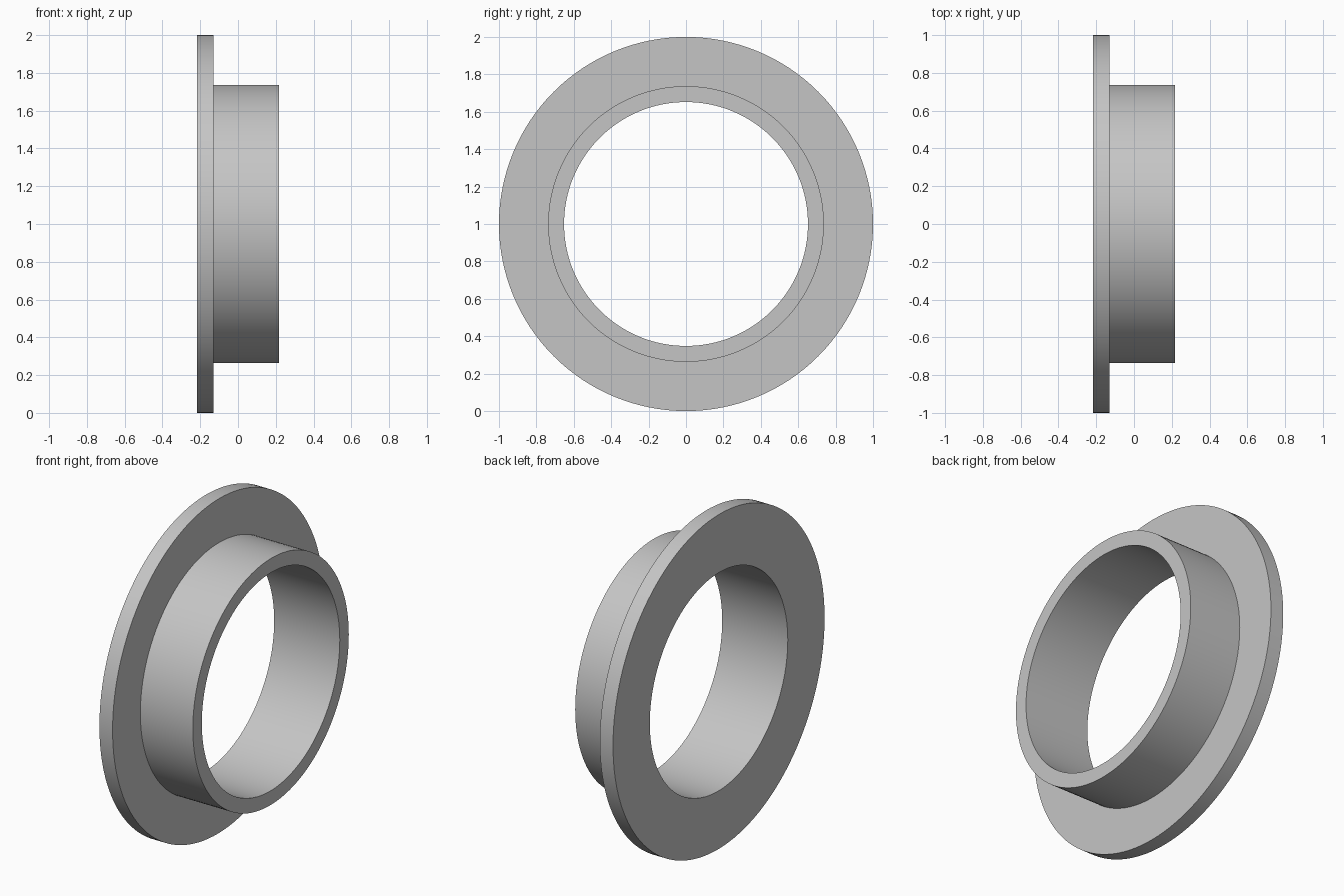
import bpy
import bmesh
import math

if "Cube" in bpy.data.objects:
    bpy.data.objects.remove(bpy.data.objects["Cube"])

SEGMENTS = 128

# Single plain metal colour
metal = bpy.data.materials.new("grey metal")
metal.diffuse_color = (0.56, 0.56, 0.56, 1.0)
metal.use_nodes = True
metal.node_tree.nodes["Principled BSDF"].inputs["Base Color"].default_value = metal.diffuse_color

# Closed section of the flanged sleeve: (x along the axis, radius)
profile = [
    (-0.217, 0.652),
    (-0.217, 1.0),
    (-0.13, 1.0),
    (-0.13, 0.737),
    (0.217, 0.737),
    (0.217, 0.652),
]


def lathe(name, section, centre_z):
    """Turn a closed section around a horizontal x axis."""
    bm = bmesh.new()
    rings = []
    for i in range(SEGMENTS):
        a = 2 * math.pi * i / SEGMENTS
        rings.append([bm.verts.new((x, r * math.cos(a), centre_z + r * math.sin(a)))
                      for x, r in section])
    n = len(section)
    for i in range(SEGMENTS):
        here, there = rings[i], rings[(i + 1) % SEGMENTS]
        for j in range(n):
            k = (j + 1) % n
            bm.faces.new((here[j], here[k], there[k], there[j]))
    bmesh.ops.recalc_face_normals(bm, faces=bm.faces[:])
    mesh = bpy.data.meshes.new(name)
    bm.to_mesh(mesh)
    bm.free()
    obj = bpy.data.objects.new(name, mesh)
    bpy.context.collection.objects.link(obj)
    mesh.materials.append(metal)
    return obj


# Flange and sleeve turned as one solid bushing
bushing = lathe("flanged_bushing", profile, 1.0)
bpy.context.view_layer.objects.active = bushing
bushing.select_set(True)
bpy.ops.object.shade_smooth_by_angle(angle=math.radians(30))
